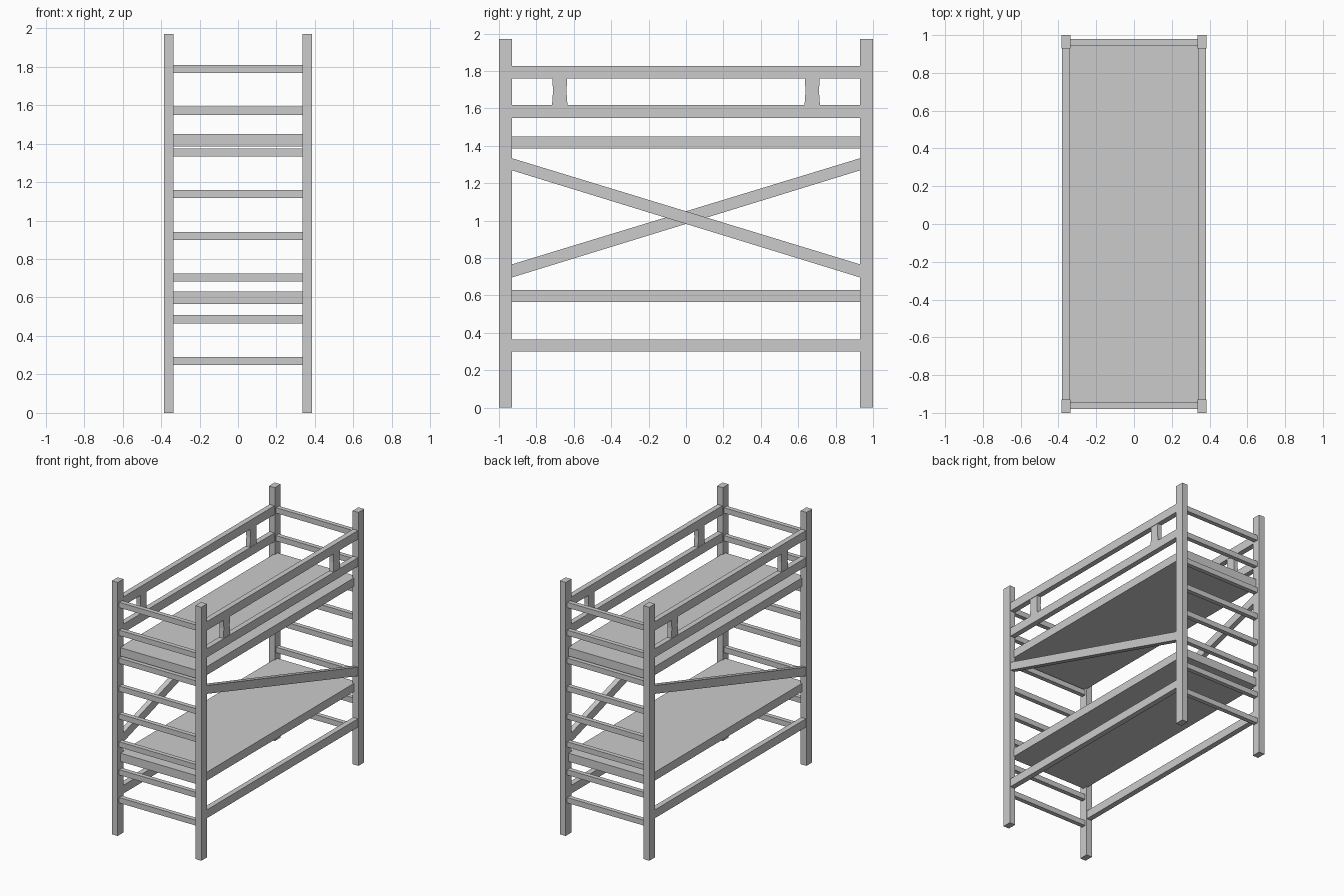
import bpy, bmesh

if "Cube" in bpy.data.objects:
    bpy.data.objects.remove(bpy.data.objects["Cube"])


def prism(name, profile, x0, x1):
    """Extrude a (y, z) outline along x."""
    bm = bmesh.new()
    face = bm.faces.new([bm.verts.new((x0, y, z)) for y, z in profile])
    ext = bmesh.ops.extrude_face_region(bm, geom=[face])
    moved = [v for v in ext["geom"] if isinstance(v, bmesh.types.BMVert)]
    bmesh.ops.translate(bm, verts=moved, vec=(x1 - x0, 0, 0))
    bmesh.ops.recalc_face_normals(bm, faces=bm.faces)
    mesh = bpy.data.meshes.new(name)
    bm.to_mesh(mesh)
    bm.free()
    obj = bpy.data.objects.new(name, mesh)
    bpy.context.collection.objects.link(obj)
    return obj


def box(name, x0, x1, y0, y1, z0, z1):
    return prism(name, [(y0, z0), (y1, z0), (y1, z1), (y0, z1)], x0, x1)


def side_span(s, a, b):
    return sorted((s * a, s * b))


# corner posts
for sx in (-1, 1):
    for sy in (-1, 1):
        box("corner_post", *side_span(sx, 0.335, 0.385),
            *side_span(sy, 0.93, 1.0), 0, 1.97)

# ladder rungs at both ends
for sy in (-1, 1):
    for i in range(8):
        z = 0.27 + i * 0.2168
        box("ladder_rung", -0.34, 0.34, *side_span(sy, 0.945, 0.98),
            z - 0.021, z + 0.021)

# bunk platforms
for name, z in (("lower_platform", 0.565), ("upper_platform", 1.385)):
    box(name, -0.345, 0.345, -0.965, 0.965, z, z + 0.065)

for s in (-1, 1):
    # bottom stretcher and guard rails
    x = side_span(s, 0.338, 0.38)
    for name, z0, z1 in (("bottom_stretcher", 0.30, 0.365),
                         ("lower_guard_rail", 1.55, 1.617),
                         ("upper_guard_rail", 1.76, 1.828)):
        box(name, *x, -0.935, 0.935, z0, z1)
    # guard rail spacers, slightly waisted
    for c in (-0.675, 0.675):
        prism("guard_spacer", [(c - 0.042, 1.61), (c + 0.042, 1.61),
                               (c + 0.036, 1.69), (c + 0.04, 1.77),
                               (c - 0.04, 1.77), (c - 0.036, 1.69)],
              *side_span(s, 0.34, 0.376))
    # one diagonal brace per side, sloping opposite ways
    prism("diagonal_brace", [(-0.935 * s, 1.27), (0.935 * s, 0.695),
                             (0.935 * s, 0.765), (-0.935 * s, 1.335)],
          *side_span(s, 0.34, 0.38))
